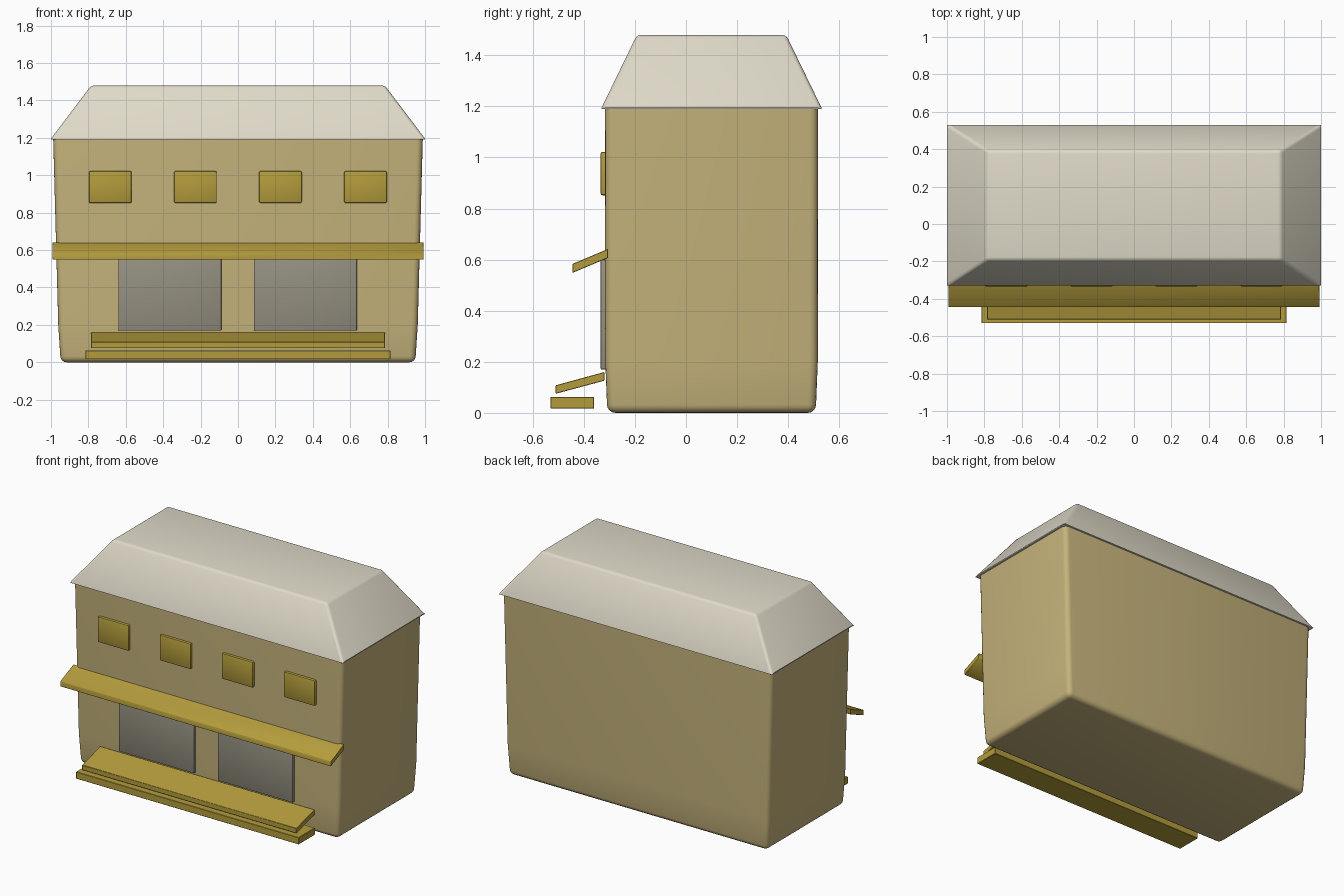
import bpy
import bmesh
from math import radians

cube = bpy.data.objects.get("Cube")
if cube:
    bpy.data.objects.remove(cube, do_unlink=True)


def material(name, colour):
    mat = bpy.data.materials.new(name)
    mat.use_nodes = True
    mat.diffuse_color = (*colour, 1)
    bsdf = mat.node_tree.nodes["Principled BSDF"]
    bsdf.inputs["Base Color"].default_value = (*colour, 1)
    bsdf.inputs["Roughness"].default_value = 0.8
    return mat


WALL = material("sand wall", (0.56, 0.45, 0.20))
ROOF = material("pale cream roof", (0.74, 0.70, 0.58))
WOOD = material("golden wood", (0.45, 0.33, 0.045))
GLASS = material("grey glass", (0.30, 0.28, 0.22))


def finish(name, bm, mat, bevel=0.0, segments=2, picked=None):
    """Bevel the picked edges, then turn the mesh into a smooth shaded object."""
    bmesh.ops.recalc_face_normals(bm, faces=bm.faces)
    if bevel:
        edges = [e for e in bm.edges if picked is None or picked(e)]
        bmesh.ops.bevel(bm, geom=edges, offset=bevel, segments=segments,
                        profile=0.5, affect='EDGES', clamp_overlap=True)
    mesh = bpy.data.meshes.new(name)
    bm.to_mesh(mesh)
    bm.free()
    mesh.materials.append(mat)
    obj = bpy.data.objects.new(name, mesh)
    bpy.context.collection.objects.link(obj)
    bpy.ops.object.select_all(action='DESELECT')
    obj.select_set(True)
    bpy.context.view_layer.objects.active = obj
    bpy.ops.object.shade_smooth_by_angle(angle=radians(35))
    return obj


def loft(rings):
    """Closed solid through rectangles given as (half width, front, back, height)."""
    bm = bmesh.new()
    loops = [[bm.verts.new(p) for p in ((-w, f, z), (w, f, z), (w, b, z), (-w, b, z))]
             for w, f, b, z in rings]
    for low, high in zip(loops, loops[1:]):
        for i in range(4):
            j = (i + 1) % 4
            bm.faces.new((low[i], low[j], high[j], high[i]))
    bm.faces.new(loops[0][::-1])
    bm.faces.new(loops[-1])
    return bm


def board(name, half_width, profile):
    """Extrude a side profile of (y, z) points across the front."""
    bm = bmesh.new()
    ends = [[bm.verts.new((x, y, z)) for y, z in profile] for x in (-half_width, half_width)]
    bm.faces.new(ends[0])
    bm.faces.new(ends[1][::-1])
    for i in range(len(profile)):
        j = (i + 1) % len(profile)
        bm.faces.new((ends[0][i], ends[0][j], ends[1][j], ends[1][i]))
    return finish(name, bm, WOOD, 0.002, 1)


def panel(name, x, z, width, height, mat, bevel):
    """Shallow block standing proud of the front wall."""
    bm = bmesh.new()
    bmesh.ops.create_cube(bm, size=1)
    for v in bm.verts:
        v.co = (x + v.co.x * width, -0.317 + v.co.y * 0.034, z + v.co.z * height)
    return finish(name, bm, mat, bevel)


# Walls, slightly narrower at the foot, with rounded corners and underside
walls = loft([(0.948, -0.308, 0.508, 0.0), (0.961, -0.316, 0.516, 0.2),
              (0.988, -0.317, 0.517, 1.195)])
finish("walls", walls, WALL, 0.032, 4,
       lambda e: abs(e.verts[0].co.z - e.verts[1].co.z) > 0.1
       or max(v.co.z for v in e.verts) < 0.01)

# Hipped roof with a thin eave and a flat top
roof = loft([(1.0, -0.33, 0.53, 1.19), (1.0, -0.33, 0.53, 1.196),
             (0.785, -0.192, 0.392, 1.48)])
finish("roof", roof, ROOF, 0.016, 3, lambda e: max(v.co.z for v in e.verts) > 1.3)

# Upper row of shutters
for i in range(4):
    panel(f"shutter_{i + 1}", -0.683 + i * 0.455, 0.937, 0.228, 0.17, WOOD, 0.007)

# Large display windows
for side, x in (("right", -0.364), ("left", 0.36)):
    panel(f"display_window_{side}", x, 0.385, 0.55, 0.43, GLASS, 0.004)

# Sloping awning, sloping counter and front step
board("awning", 0.992, [(-0.445, 0.548), (-0.445, 0.583), (-0.305, 0.642), (-0.305, 0.607)])
board("counter", 0.786, [(-0.51, 0.075), (-0.51, 0.108), (-0.32, 0.16), (-0.32, 0.126)])
board("front_step", 0.816, [(-0.53, 0.017), (-0.53, 0.063), (-0.36, 0.063), (-0.36, 0.017)])
